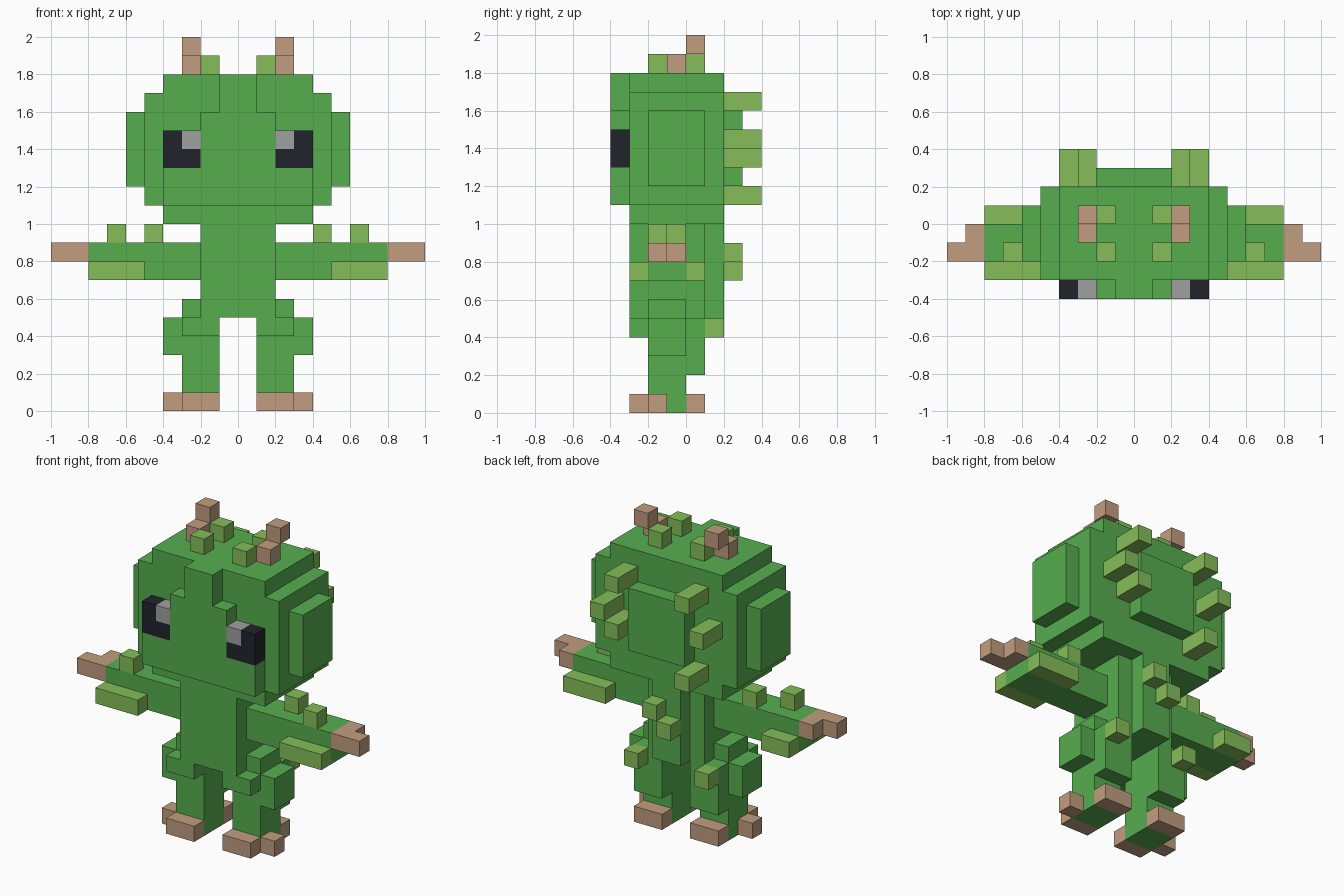
import bpy
import bmesh

if "Cube" in bpy.data.objects:
    bpy.data.objects.remove(bpy.data.objects["Cube"], do_unlink=True)

U = 0.1  # size of one block


def linear(c):
    c /= 255
    return c / 12.92 if c <= 0.04045 else ((c + 0.055) / 1.055) ** 2.4


def material(name, r, g, b):
    mat = bpy.data.materials.new(name)
    mat.use_nodes = True
    col = (linear(r), linear(g), linear(b), 1)
    mat.diffuse_color = col
    bsdf = mat.node_tree.nodes["Principled BSDF"]
    bsdf.inputs["Base Color"].default_value = col
    bsdf.inputs["Roughness"].default_value = 0.9
    return mat


GREEN = material("leaf green", 87, 174, 79)
LIGHT = material("light green", 133, 190, 89)
BROWN = material("tan brown", 193, 158, 127)
DARK = material("eye black", 34, 34, 45)
GREY = material("eye grey", 160, 160, 160)


def part(name, mat, *boxes, side=1):
    """One object from boxes given in blocks as (x0, x1, y0, y1, z0, z1)."""
    bm = bmesh.new()
    for x0, x1, y0, y1, z0, z1 in boxes:
        if side < 0:
            x0, x1 = -x1, -x0
        verts = bmesh.ops.create_cube(bm, size=1)["verts"]
        bmesh.ops.scale(bm, verts=verts, vec=((x1 - x0) * U, (y1 - y0) * U, (z1 - z0) * U))
        bmesh.ops.translate(bm, verts=verts, vec=((x0 + x1) * U / 2, (y0 + y1) * U / 2, (z0 + z1) * U / 2))
    mesh = bpy.data.meshes.new(name)
    bm.to_mesh(mesh)
    bm.free()
    mesh.materials.append(mat)
    obj = bpy.data.objects.new(name, mesh)
    bpy.context.collection.objects.link(obj)
    return obj


def cube(x, y, z):
    return (x, x + 1, y, y + 1, z, z + 1)


# Head: stepped core, face layer and back plate
part("head", GREEN,
     (-5, 5, -3, 2, 11, 17), (-4, 4, -3, 2, 17, 18), (-4, 4, -3, 2, 10, 11))
part("face", GREEN,
     (-4, 4, -4, -3, 11, 13), (-2, 2, -4, -3, 13, 16), (-1, 1, -4, -3, 16, 18))
part("head_back", GREEN, (-2, 2, 2, 3, 12, 16))

# Torso with a raised spine
part("torso", GREEN, (-2, 2, -3, 1, 5, 10))
part("spine", GREEN, (-1, 1, 1, 2, 5, 10))
part("spine_buds", LIGHT, cube(0, 2, 8), cube(-1, 2, 7))

for side, label in ((1, "left"), (-1, "right")):
    def add(name, mat, *boxes):
        part(f"{label}_{name}", mat, *boxes, side=side)

    # Head details
    add("cheek", GREEN, (5, 6, -2, 1, 12, 16))
    add("eye", DARK, (3, 4, -4, -3, 13, 15), cube(2, -4, 13))
    add("eye_glint", GREY, cube(2, -4, 14))
    add("horn", BROWN, cube(2, -1, 18), cube(2, 0, 19))
    add("crown_buds", LIGHT, cube(1, -2, 18), cube(1, 0, 18))
    low = 13 if side > 0 else 11
    add("head_spikes", LIGHT,
        *[(x, x + 1, 2, 4, z, z + 1) for x, z in ((2, 16), (3, 14), (2, low))])

    # Arm, leaf strips, buds and hand
    add("arm", GREEN, (2, 8, -2, 0, 7, 9))
    inner = 5 if side > 0 else 6
    add("arm_leaves", LIGHT, (5, 8, -3, -2, 7, 8), (inner, 8, 0, 1, 7, 8))
    add("arm_buds", LIGHT, cube(4, -1, 9), cube(6, -2, 9))
    add("hand", BROWN, (8, 9, -2, 0, 8, 9), cube(9, -2, 8))

    # Leg, hip, thigh, calf and foot
    add("leg", GREEN, (1, 3, -2, 0, 0, 4))
    add("thigh", GREEN, (1, 3, -3, 1, 4, 5), (3, 4, -2, 0, 3, 5))
    add("hip", GREEN, (2, 3, -2, 0, 5, 6))
    add("calf", GREEN, (1, 3, 0, 1, 2, 4))
    add("thigh_bud", LIGHT, cube(2, 1, 4))
    add("foot", BROWN, (1, 3, -3, -2, 0, 1), cube(3, -2, 0), (1, 3, 0, 1, 0, 1))
